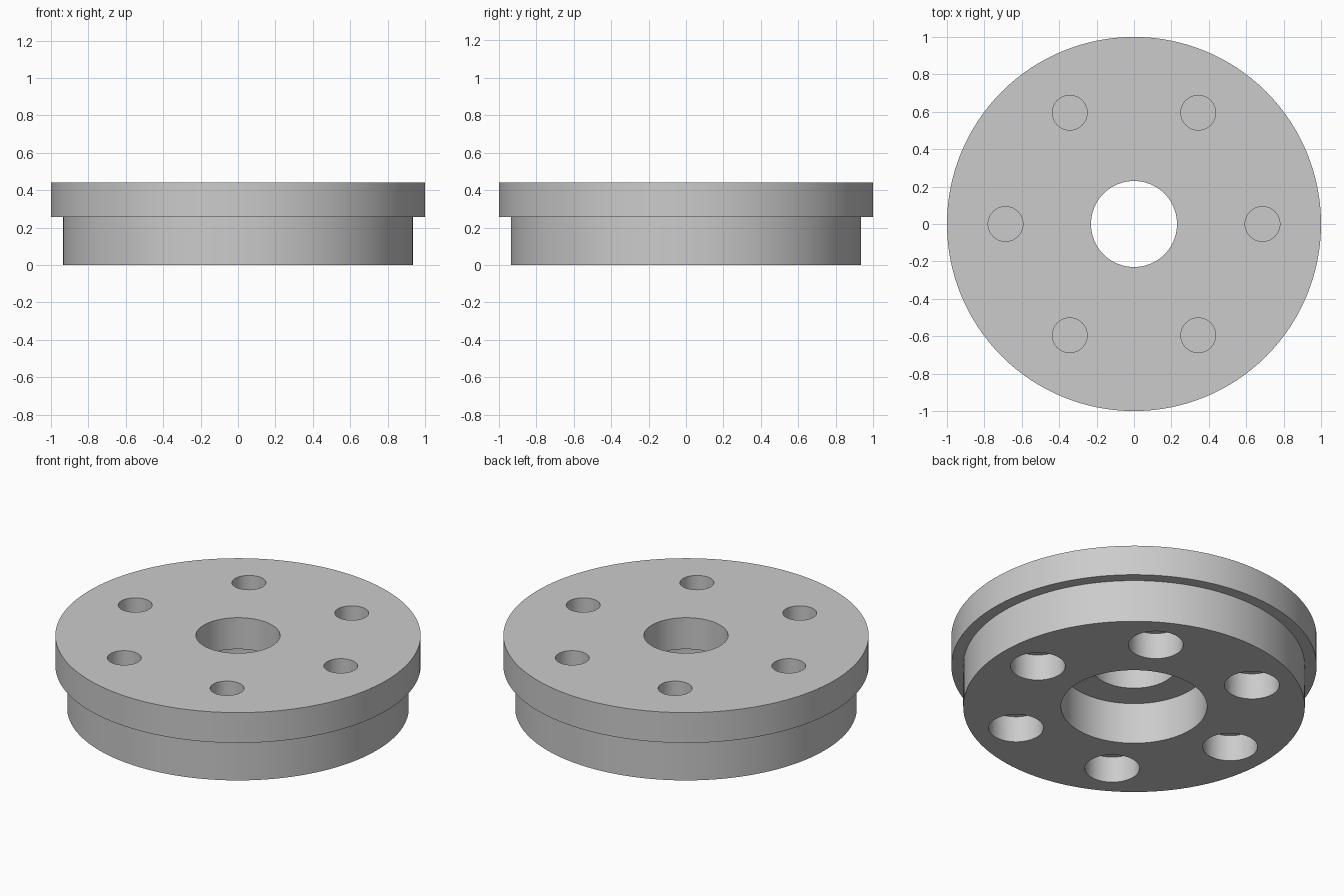
import bpy
import bmesh
from math import cos, sin, pi, radians
from mathutils import Vector

cube = bpy.data.objects.get("Cube")
if cube:
    bpy.data.objects.remove(cube, do_unlink=True)

SEGMENTS = 128
HEIGHT = 0.44
LEDGE = 0.257          # underside of the flange
BORE_CEILING = 0.25    # step inside the centre bore
BOLT_CIRCLE = 0.687

grey = bpy.data.materials.new("plain grey")
grey.use_nodes = True
colour = (0.6, 0.6, 0.6, 1)
grey.diffuse_color = colour
grey.node_tree.nodes["Principled BSDF"].inputs["Base Color"].default_value = colour


def make_object(name, bm):
    bmesh.ops.recalc_face_normals(bm, faces=bm.faces)
    mesh = bpy.data.meshes.new(name)
    bm.to_mesh(mesh)
    bm.free()
    mesh.materials.append(grey)
    obj = bpy.data.objects.new(name, mesh)
    bpy.context.collection.objects.link(obj)
    return obj


def revolve(name, profile):
    """Spin a closed (radius, z) profile around the vertical axis."""
    bm = bmesh.new()
    verts = [bm.verts.new((r, 0, z)) for r, z in profile]
    edges = [bm.edges.new((v, verts[i - 1])) for i, v in enumerate(verts)]
    bmesh.ops.spin(bm, geom=verts + edges, cent=(0, 0, 0), axis=(0, 0, 1),
                   angle=2 * pi, steps=SEGMENTS, use_merge=True)
    bmesh.ops.remove_doubles(bm, verts=bm.verts, dist=1e-5)
    return make_object(name, bm)


def ring_of_cylinders(name, radius, bottom, top):
    """Six upright cylinders spaced evenly on the bolt circle."""
    bm = bmesh.new()
    for i in range(6):
        a = i * pi / 3
        new = bmesh.ops.create_cone(bm, cap_ends=True, segments=48, radius1=radius,
                                    radius2=radius, depth=top - bottom)
        centre = Vector((BOLT_CIRCLE * cos(a), BOLT_CIRCLE * sin(a), (bottom + top) / 2))
        bmesh.ops.translate(bm, verts=new["verts"], vec=centre)
    obj = make_object(name, bm)
    obj.hide_render = True
    return obj


# Stepped disc with flange and stepped centre bore
disc = revolve("flanged_disc", [
    (0.40, 0), (0.935, 0), (0.935, LEDGE), (1, LEDGE), (1, HEIGHT),
    (0.23, HEIGHT), (0.23, BORE_CEILING), (0.40, BORE_CEILING)])

# Wide sockets below and narrow bolt holes above, with a thin web between
cutters = [ring_of_cylinders("socket_cutter", 0.15, -0.1, 0.158),
           ring_of_cylinders("bolt_hole_cutter", 0.093, 0.172, HEIGHT + 0.1)]

bpy.ops.object.select_all(action='DESELECT')
bpy.context.view_layer.objects.active = disc
disc.select_set(True)
for cutter in cutters:
    mod = disc.modifiers.new(cutter.name, 'BOOLEAN')
    mod.operation = 'DIFFERENCE'
    mod.solver = 'EXACT'
    mod.object = cutter
    bpy.ops.object.modifier_apply(modifier=mod.name)
    bpy.data.objects.remove(cutter, do_unlink=True)

bpy.ops.object.shade_smooth_by_angle(angle=radians(30))
